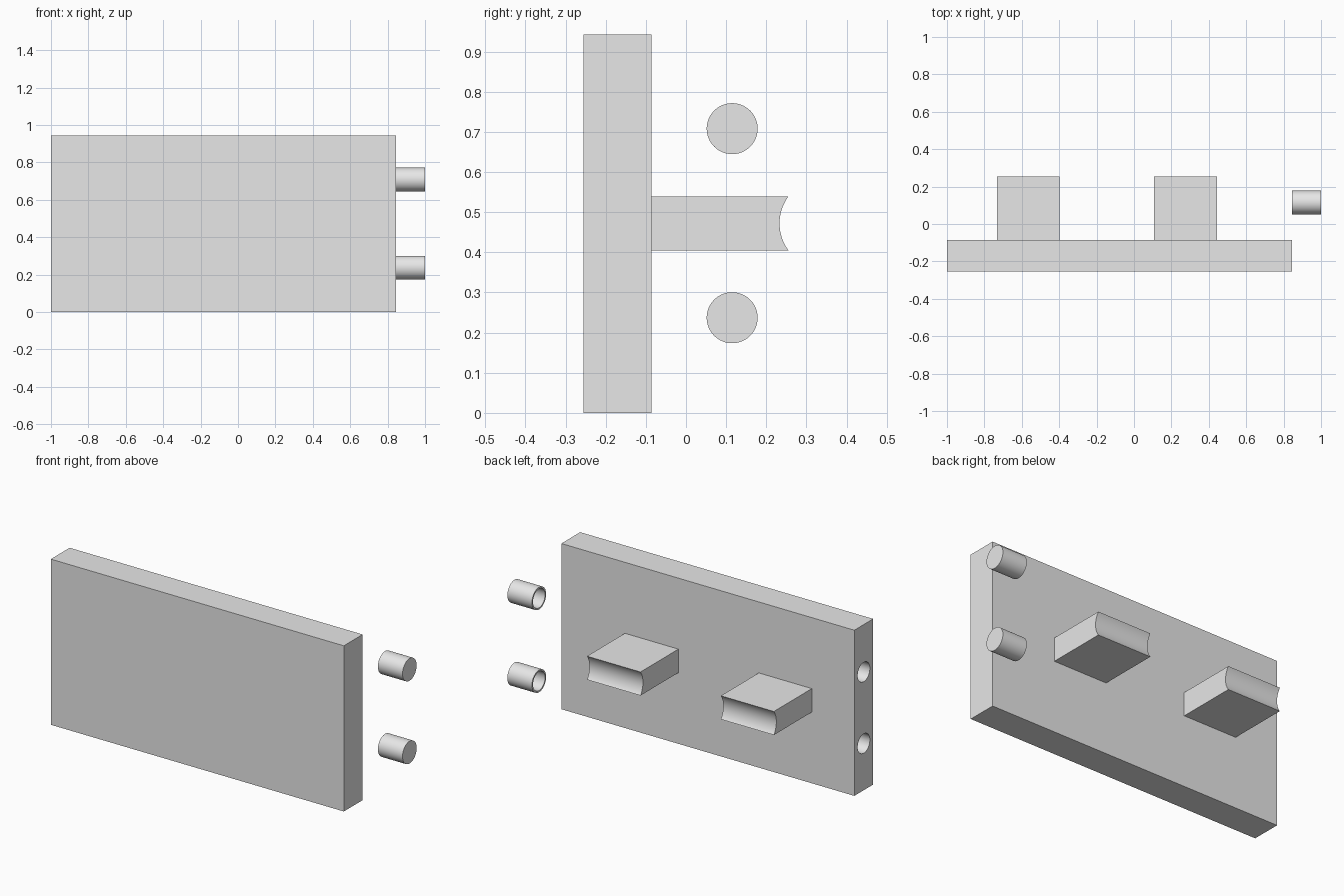
import bpy, bmesh, math
from mathutils import Matrix, Vector

cube = bpy.data.objects.get("Cube")
if cube:
    bpy.data.objects.remove(cube, do_unlink=True)

grey = bpy.data.materials.new("light_grey")
grey.use_nodes = True
grey.diffuse_color = (0.8, 0.8, 0.8, 1)
grey.node_tree.nodes["Principled BSDF"].inputs["Base Color"].default_value = (0.8, 0.8, 0.8, 1)

SIDES = 64
PLATE_X = (-1.0, 0.845)
PLATE_Y = (-0.255, -0.086)
HEIGHT = 0.943


def finish(name, bm):
    """Turn a bmesh into a grey object with sharp edges kept."""
    bmesh.ops.recalc_face_normals(bm, faces=bm.faces)
    mesh = bpy.data.meshes.new(name)
    bm.to_mesh(mesh)
    bm.free()
    mesh.materials.append(grey)
    obj = bpy.data.objects.new(name, mesh)
    bpy.context.collection.objects.link(obj)
    return obj


def activate(obj):
    bpy.ops.object.select_all(action='DESELECT')
    obj.select_set(True)
    bpy.context.view_layer.objects.active = obj


def smooth(obj):
    activate(obj)
    bpy.ops.object.shade_smooth_by_angle(angle=math.radians(30))


def lathe_x(name, profile, centre):
    """Sweep (x, radius) points round an x axis; both ends are capped."""
    bm = bmesh.new()
    rings = []
    for x, r in profile:
        rings.append([bm.verts.new((x, centre[0] + r * math.cos(a), centre[1] + r * math.sin(a)))
                      for a in (math.tau * i / SIDES for i in range(SIDES))])
    for a, b in zip(rings, rings[1:]):
        for i in range(SIDES):
            j = (i + 1) % SIDES
            bm.faces.new((a[i], a[j], b[j], b[i]))
    bm.faces.new(rings[0])
    bm.faces.new(rings[-1])
    return finish(name, bm)


def extrude_x(name, outline, x0, x1):
    """Extrude a (y, z) outline from x0 to x1."""
    bm = bmesh.new()
    face = bm.faces.new([bm.verts.new((x0, y, z)) for y, z in outline])
    new = bmesh.ops.extrude_face_region(bm, geom=[face])["geom"]
    bmesh.ops.translate(bm, vec=Vector((x1 - x0, 0, 0)),
                        verts=[v for v in new if isinstance(v, bmesh.types.BMVert)])
    return finish(name, bm)


# Upright panel with two blind holes in its end
y0, y1 = PLATE_Y
panel = extrude_x("panel", [(y0, 0), (y1, 0), (y1, HEIGHT), (y0, HEIGHT)], *PLATE_X)
for z in (0.266, 0.673):
    cutter = lathe_x("hole_cutter", [(-1.1, 0.055), (-0.845, 0.055)], ((y0 + y1) / 2, z))
    cutter.hide_render = True
    cut = panel.modifiers.new("hole", 'BOOLEAN')
    cut.operation = 'DIFFERENCE'
    cut.solver = 'EXACT'
    cut.object = cutter
    activate(panel)
    bpy.ops.object.modifier_apply(modifier=cut.name)
    bpy.data.objects.remove(cutter, do_unlink=True)
smooth(panel)

# Two blocks on the back, each with a shallow concave end
low, high, tip, dip = 0.405, 0.539, 0.255, 0.022
half = (high - low) / 2
radius = (half ** 2 + dip ** 2) / (2 * dip)
sweep = math.asin(half / radius)
arc = []
for i in range(25):
    a = sweep * (i / 12 - 1)
    arc.append((tip - dip + radius * (1 - math.cos(a)), (low + high) / 2 + radius * math.sin(a)))
outline = [(y1, high), (y1, low)] + arc
for name, x0, x1 in (("right_block", -0.732, -0.398), ("left_block", 0.108, 0.445)):
    smooth(extrude_x(name, outline, x0, x1))

# Two loose hollow end caps, closed on the outer side
for name, z in (("lower_cap", 0.237), ("upper_cap", 0.708)):
    smooth(lathe_x(name, [(1.0, 0.0635), (0.845, 0.0635), (0.845, 0.054), (0.98, 0.054)],
                   (0.115, z)))
